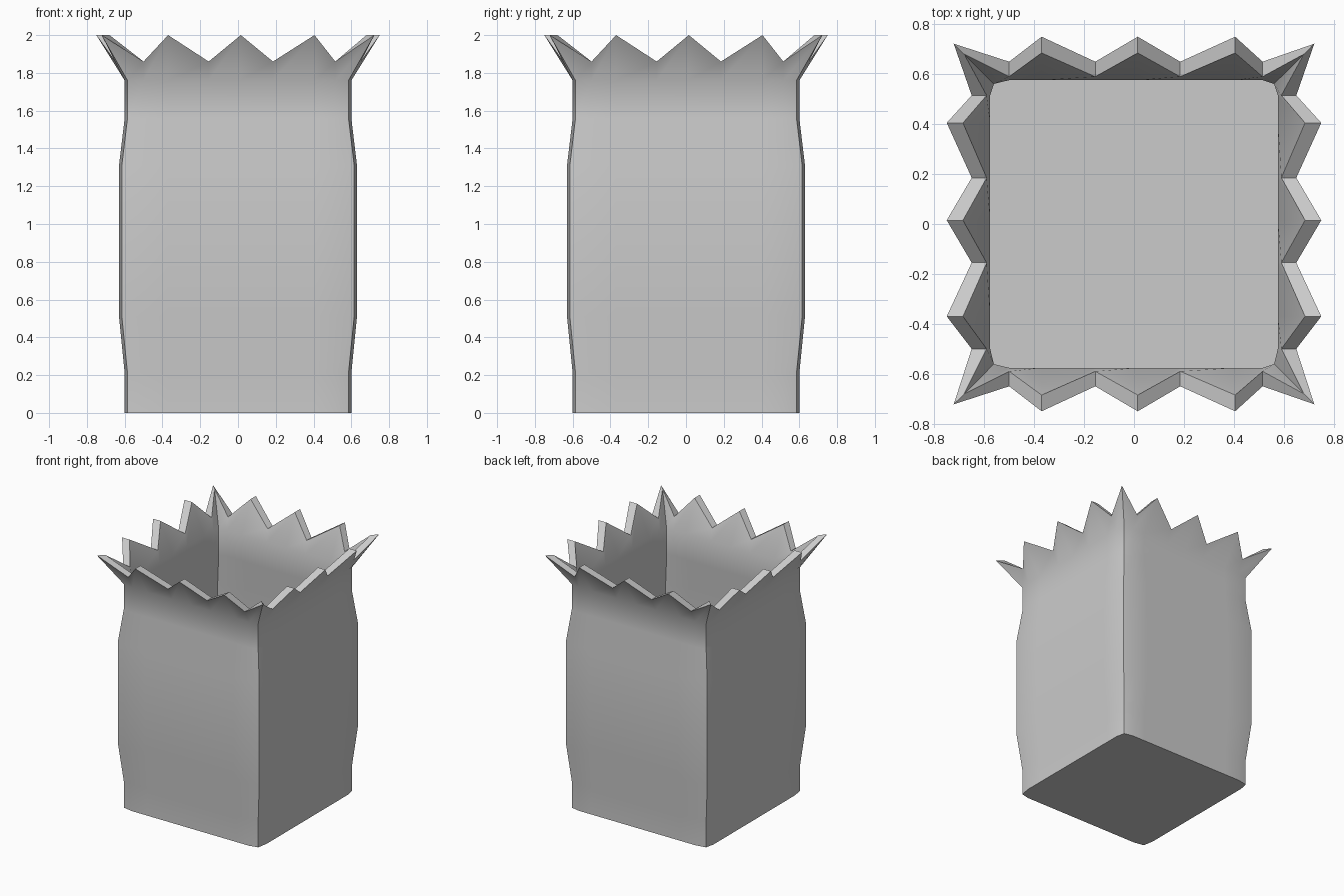
import bpy, bmesh

if "Cube" in bpy.data.objects:
    bpy.data.objects.remove(bpy.data.objects["Cube"])

# zigzag columns along one side: (position, is_tip), corners handled separately
COLS = [(-0.5, 0), (-0.37, 1), (-0.155, 0), (0.015, 1), (0.185, 0), (0.405, 1), (0.515, 0)]
# wall profile: height, half width
WALL = [(0, 0.6), (0.21, 0.6), (0.51, 0.63), (1.31, 0.63), (1.56, 0.6), (1.76, 0.6)]


def ring(half, corner, z, tip_half=None, tip_z=None):
    """Square loop; alternate columns and the corners may be raised as tips."""
    tip_half = half if tip_half is None else tip_half
    tip_z = z if tip_z is None else tip_z
    pts = []
    for side in range(4):
        flip = side > 1
        line = [(-corner, corner, tip_z)]
        for u, tip in (COLS if not flip else [(-a, t) for a, t in reversed(COLS)]):
            line.append((u, tip_half if tip else half, tip_z if tip else z))
        for u, d, h in line:
            pts.append([(u, -d, h), (d, u, h), (-u, d, h), (-d, -u, h)][side])
    return pts


T = 0.024
rings = [ring(h, h - 0.015, z) for z, h in WALL]              # outer wall
rings.append(ring(0.65, 0.722, 1.86, 0.75, 2.0))              # outer zigzag rim
rings.append(ring(0.59, 0.68, 1.86, 0.685, 2.0))              # inner zigzag rim
for z, h in reversed(WALL):                                   # inner wall
    rings.append(ring(h - T, h - T - 0.015, max(z, T)))

bm = bmesh.new()
loops = [[bm.verts.new(p) for p in r] for r in rings]
n = len(loops[0])
for a, b in zip(loops, loops[1:]):
    for i in range(n):
        j = (i + 1) % n
        bm.faces.new((a[i], a[j], b[j], b[i]))
bm.faces.new(loops[0][::-1])                                  # underside
bm.faces.new(loops[-1])                                       # inner floor
bmesh.ops.recalc_face_normals(bm, faces=bm.faces)

mesh = bpy.data.meshes.new("paper_bag")
bm.to_mesh(mesh)
bm.free()
bag = bpy.data.objects.new("paper_bag", mesh)
bpy.context.collection.objects.link(bag)
bpy.context.view_layer.objects.active = bag
bag.select_set(True)
bpy.ops.object.shade_smooth_by_angle(angle=0.6)
